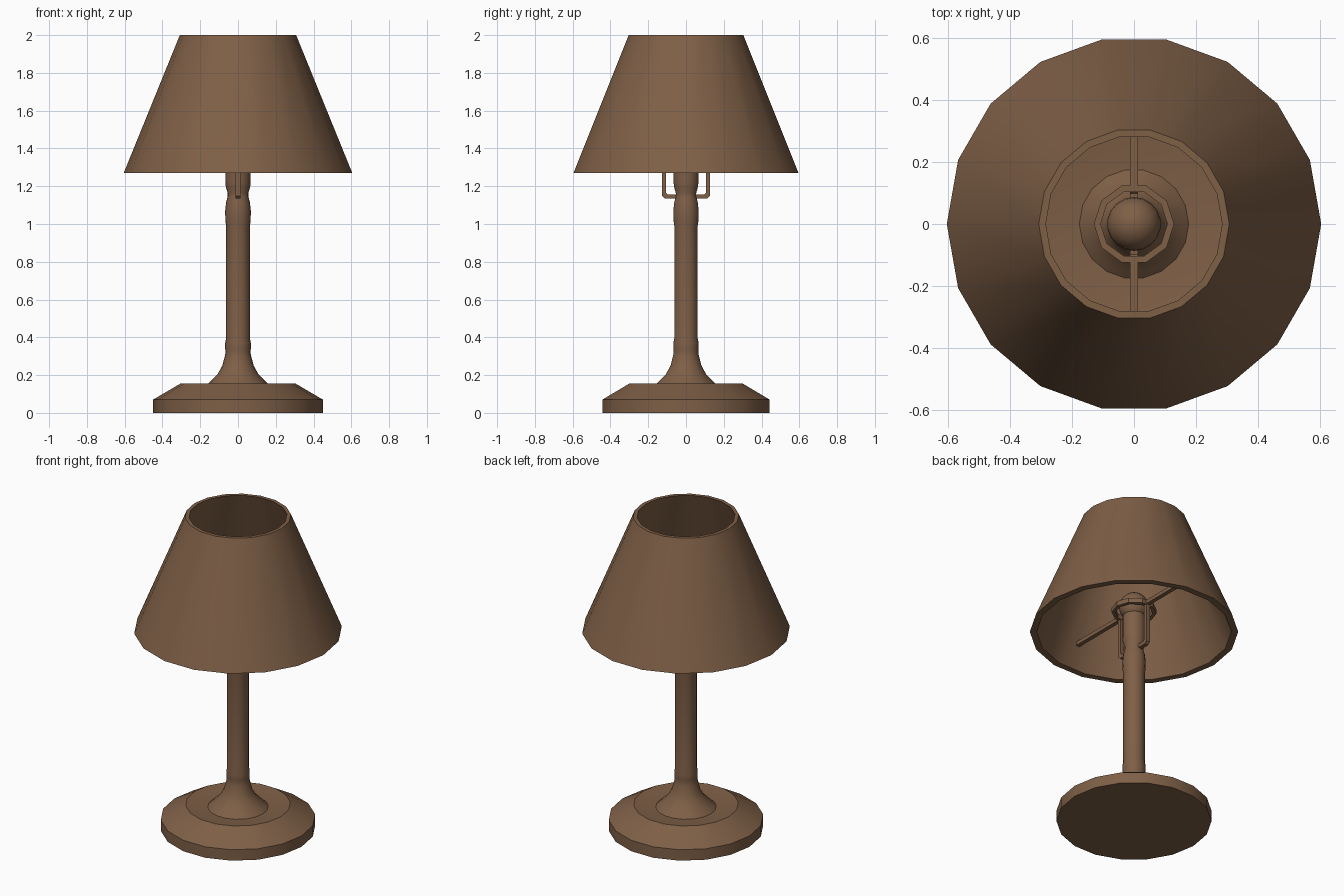
import bpy, bmesh, math

if "Cube" in bpy.data.objects:
    bpy.data.objects.remove(bpy.data.objects["Cube"])

brown = bpy.data.materials.new("warm_brown")
brown.diffuse_color = (0.21, 0.115, 0.062, 1)
brown.use_nodes = True
brown.node_tree.nodes["Principled BSDF"].inputs["Base Color"].default_value = brown.diffuse_color


def finish(name, bm):
    bmesh.ops.remove_doubles(bm, verts=bm.verts, dist=1e-5)
    bmesh.ops.recalc_face_normals(bm, faces=bm.faces)
    me = bpy.data.meshes.new(name)
    bm.to_mesh(me)
    bm.free()
    me.materials.append(brown)
    ob = bpy.data.objects.new(name, me)
    bpy.context.collection.objects.link(ob)
    bpy.ops.object.select_all(action='DESELECT')
    ob.select_set(True)
    bpy.context.view_layer.objects.active = ob
    bpy.ops.object.shade_smooth_by_angle(angle=math.radians(28))
    return ob


def lathe(name, profile, sides=18, closed=False):
    """Spin an (r, z) profile around z."""
    bm = bmesh.new()
    rings = [[bm.verts.new((r * math.cos(i * math.tau / sides),
                            r * math.sin(i * math.tau / sides), z))
              for i in range(sides)] for r, z in profile]
    pairs = list(zip(rings, rings[1:]))
    if closed:
        pairs.append((rings[-1], rings[0]))
    for a, b in pairs:
        for i in range(sides):
            j = (i + 1) % sides
            bm.faces.new((a[i], a[j], b[j], b[i]))
    if not closed:
        bm.faces.new(rings[0])
        bm.faces.new(rings[-1])
    return finish(name, bm)


def plate(name, outline, half_width):
    """Extrude a (y, z) outline along x."""
    bm = bmesh.new()
    a, b = [[bm.verts.new((x, y, z)) for y, z in outline]
            for x in (-half_width, half_width)]
    bm.faces.new(a)
    bm.faces.new(b)
    n = len(outline)
    for i in range(n):
        j = (i + 1) % n
        bm.faces.new((a[i], a[j], b[j], b[i]))
    return finish(name, bm)


# base with a shallow dished top
lathe("base", [(0.45, 0), (0.45, 0.07), (0.305, 0.155), (0.18, 0.138)])

# flared stem, collars and lamp socket
lathe("stem", [(0.18, 0.135), (0.155, 0.158), (0.108, 0.205), (0.083, 0.25),
               (0.07, 0.3), (0.066, 0.32), (0.068, 0.34), (0.068, 0.37),
               (0.063, 0.395), (0.063, 0.99), (0.067, 1.02), (0.068, 1.07),
               (0.063, 1.115), (0.055, 1.145), (0.055, 1.165),
               (0.064, 1.195), (0.067, 1.22), (0.067, 1.37)])

# bulb
bm = bmesh.new()
bmesh.ops.create_uvsphere(bm, u_segments=18, v_segments=12, radius=0.087)
bmesh.ops.translate(bm, verts=bm.verts, vec=(0, 0, 1.435))
finish("bulb", bm)

# conical shade, open at both ends
lathe("shade", [(0.605, 1.27), (0.308, 2.0), (0.285, 2.0), (0.565, 1.27)],
      closed=True)

# ring that carries the shade
lathe("support_ring", [(0.13, 1.395), (0.13, 1.425), (0.108, 1.425),
                       (0.108, 1.395)], sides=10, closed=True)

# mirrored brackets and shade rods
for side, s in (("front", -1), ("back", 1)):
    bracket = [(0.05, 1.135), (0.113, 1.135), (0.127, 1.149), (0.127, 1.4),
               (0.106, 1.4), (0.106, 1.166), (0.098, 1.157), (0.05, 1.157)]
    plate(side + "_bracket", [(s * y, z) for y, z in bracket], 0.013)
    rod = [(0.115, 1.398), (0.525, 1.398), (0.518, 1.422), (0.115, 1.422)]
    plate(side + "_shade_rod", [(s * y, z) for y, z in rod], 0.013)
